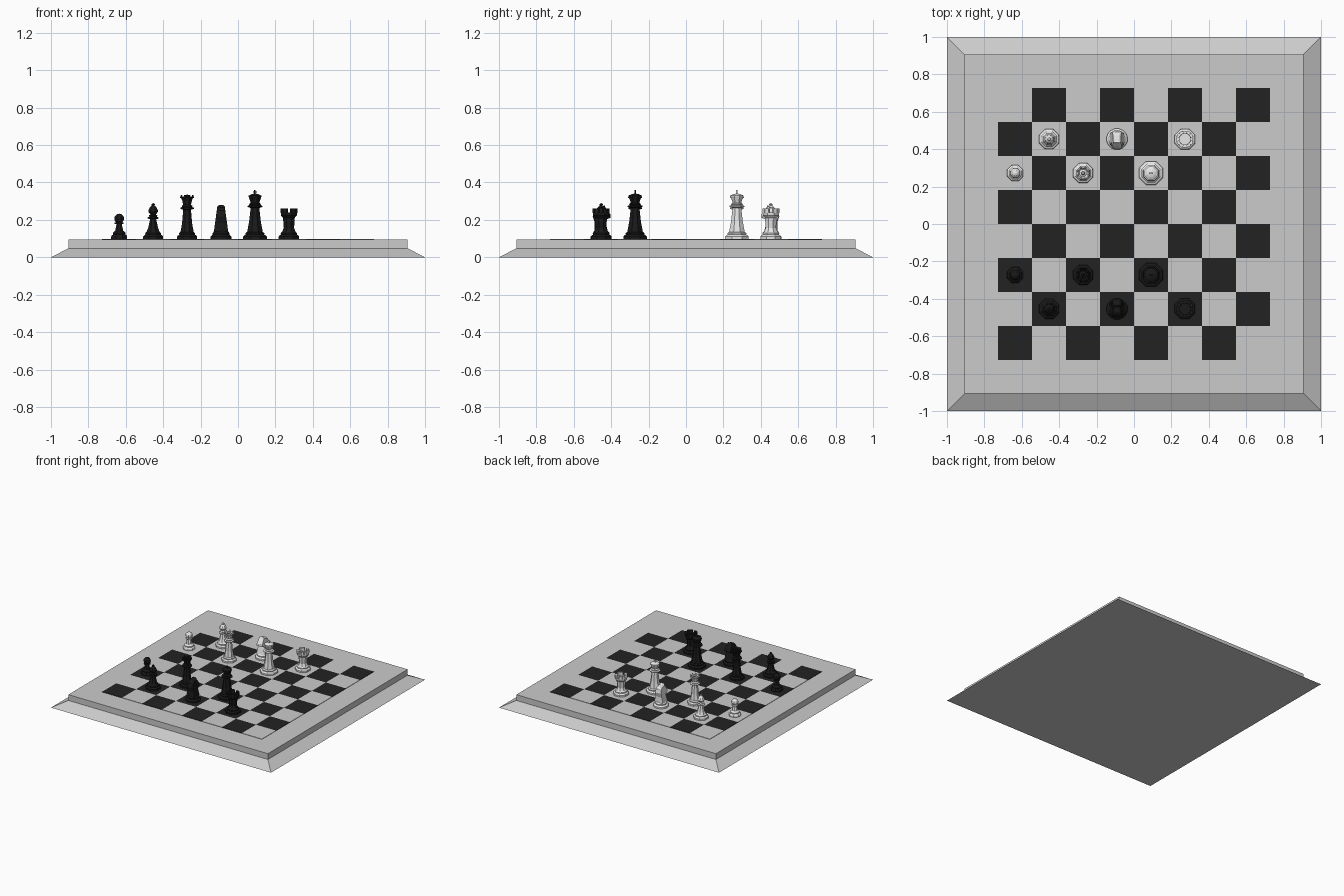
import bpy, bmesh, math
from mathutils import Matrix, Vector

if "Cube" in bpy.data.objects:
    bpy.data.objects.remove(bpy.data.objects["Cube"])


def material(name, v):
    m = bpy.data.materials.new(name)
    m.diffuse_color = (v, v, v, 1)
    m.use_nodes = True
    m.node_tree.nodes["Principled BSDF"].inputs["Base Color"].default_value = m.diffuse_color
    return m


BOARD = material("board grey", 0.6)
DARK = material("dark square", 0.016)
WHITE = material("white piece", 0.8)
BLACK = material("black piece", 0.01)


def finish(bm, name, mats):
    bmesh.ops.recalc_face_normals(bm, faces=bm.faces)
    me = bpy.data.meshes.new(name)
    bm.to_mesh(me)
    bm.free()
    for m in mats:
        me.materials.append(m)
    ob = bpy.data.objects.new(name, me)
    bpy.context.collection.objects.link(ob)
    return ob


def lathe(bm, prof, n=8):
    """Spin a (flat radius, z) profile; flats face the axes."""
    k = 1 / math.cos(math.pi / n)
    rings = []
    for r, z in prof:
        rings.append([bm.verts.new((r * k * math.cos(2 * math.pi * (i + .5) / n),
                                    r * k * math.sin(2 * math.pi * (i + .5) / n), z))
                      for i in range(n)])
    for a, b in zip(rings, rings[1:]):
        for i in range(n):
            j = (i + 1) % n
            bm.faces.new((a[i], a[j], b[j], b[i]))
    bm.faces.new(rings[0])
    bm.faces.new(rings[-1])


def box(bm, size, loc, rot=0):
    m = Matrix.Rotation(rot, 4, 'Z') @ Matrix.Translation(loc) @ Matrix.Diagonal((*size, 1))
    bmesh.ops.create_cube(bm, size=1, matrix=m)


def ball(r, z, sq=1.0):
    """Profile points of a small faceted ball."""
    return [(r * math.sin(a) + .0005, z - r * sq * math.cos(a))
            for a in (math.radians(d) for d in (30, 60, 90, 120, 150, 178))]


def foot(r, top_r, top_z):
    """Stepped base shared by every piece, leading into the stem."""
    return [(r, 0), (r, .012), (r * .92, .018), (r * .78, .022), (r * .8, .03),
            (r * .66, .037), (r * .5, top_z * .55), (top_r, top_z)]


# Sloped base of the board
bm = bmesh.new()
bmesh.ops.create_cone(bm, cap_ends=True, segments=4, radius1=2 ** .5, radius2=.907 * 2 ** .5,
                      depth=.048, matrix=Matrix.Translation((0, 0, .024)) @ Matrix.Rotation(math.pi / 4, 4, 'Z'))
finish(bm, "board_base", [BOARD])

# Square slab on the base
bm = bmesh.new()
box(bm, (1.814, 1.814, .048), (0, 0, .072))
finish(bm, "board_slab", [BOARD])

# Thin chequered plate
H, STEP, TOP = .726, .1815, .099
bm = bmesh.new()
bmesh.ops.create_grid(bm, x_segments=8, y_segments=8, size=H, matrix=Matrix.Translation((0, 0, TOP)))
for f in bm.faces:
    c = f.calc_center_median()
    f.material_index = (int((c.x + H) / STEP) + int((c.y + H) / STEP) + 1) % 2
rim = [e for e in bm.edges if e.is_boundary]
for v in [g for g in bmesh.ops.extrude_edge_only(bm, edges=rim)["geom"] if isinstance(g, bmesh.types.BMVert)]:
    v.co.z = .095
finish(bm, "chequered_squares", [BOARD, DARK])


def pawn(bm):
    lathe(bm, foot(.043, .014, .078) + [(.024, .08), (.024, .086), (.014, .09)] + ball(.026, .108))


def bishop(bm):
    lathe(bm, foot(.053, .016, .105) + [(.03, .108), (.03, .114), (.02, .118), (.024, .124), (.014, .13),
          (.026, .144), (.026, .152), (.018, .168), (.007, .178), (.01, .183), (.006, .189), (.0005, .19)])


def queen(bm):
    lathe(bm, foot(.053, .021, .155) + [(.036, .16), (.036, .166), (.026, .17), (.029, .176), (.021, .182),
          (.026, .205), (.034, .223), (.028, .223), (.02, .212), (.008, .22), (.011, .228), (.006, .235), (.0005, .236)])
    for i in range(8):  # crown points
        a = math.pi / 4 * (i + .5)
        bmesh.ops.create_cone(bm, cap_ends=True, segments=4, radius1=.008, radius2=.003, depth=.016,
                              matrix=Matrix.Translation((.0325 * math.cos(a), .0325 * math.sin(a), .227)))


def king(bm):
    lathe(bm, foot(.063, .023, .165) + [(.04, .17), (.04, .176), (.029, .18), (.032, .186), (.023, .192),
          (.034, .226), (.034, .231), (.02, .238), (.006, .241)])
    box(bm, (.008, .008, .024), (0, 0, .248))
    box(bm, (.02, .008, .007), (0, 0, .25))


def rook(bm):
    lathe(bm, foot(.055, .031, .105) + [(.031, .112), (.042, .124), (.044, .14), (.028, .14), (.028, .125)])
    for i in range(4):  # corner battlements
        for s in (-.27, .27):
            box(bm, (.016, .021, .024), (.0385, 0, .15), math.pi / 4 + i * math.pi / 2 + s)


def knight(bm):
    lathe(bm, [(.056, 0), (.056, .012), (.05, .018), (.044, .022), (.045, .03), (.038, .04), (.03, .048)], 16)
    # horse head outline (forward, height), swept across with a taper towards the top
    side = [(.036, .038), (.028, .07), (.02, .098), (.034, .106), (.05, .112), (.05, .13), (.036, .152),
            (.024, .166), (.018, .18), (.006, .17), (-.02, .166), (-.038, .15), (-.045, .12), (-.034, .085), (-.036, .038)]
    loops = []
    for s, k in ((-1, .86), (-.55, 1), (.55, 1), (1, .86)):
        loops.append([bm.verts.new((s * (.038 - .13 * (z - .038)), y * k, z if z < .05 else .1 + (z - .1) * (.93 + .07 * (k == 1))))
                      for y, z in side])
    n = len(side)
    for a, b in zip(loops, loops[1:]):
        for i in range(n):
            bm.faces.new((a[i], a[(i + 1) % n], b[(i + 1) % n], b[i]))
    caps = [bm.faces.new(loops[0]), bm.faces.new(loops[-1])]
    bmesh.ops.triangulate(bm, faces=caps)


# Both armies, mirrored across the board
for name, make, col, row in (("pawn", pawn, 0, 1.5), ("bishop", bishop, 1, 2.5), ("queen", queen, 2, 1.5),
                             ("knight", knight, 3, 2.5), ("king", king, 4, 1.5), ("rook", rook, 5, 2.5)):
    for tint, mat, s in (("white", WHITE, 1), ("black", BLACK, -1)):
        bm = bmesh.new()
        make(bm)
        ob = finish(bm, tint + "_" + name, [mat])
        ob.location = Vector(((col - 3.5) * STEP, s * row * STEP, TOP))
        ob.rotation_euler.z = math.pi if s > 0 else 0
